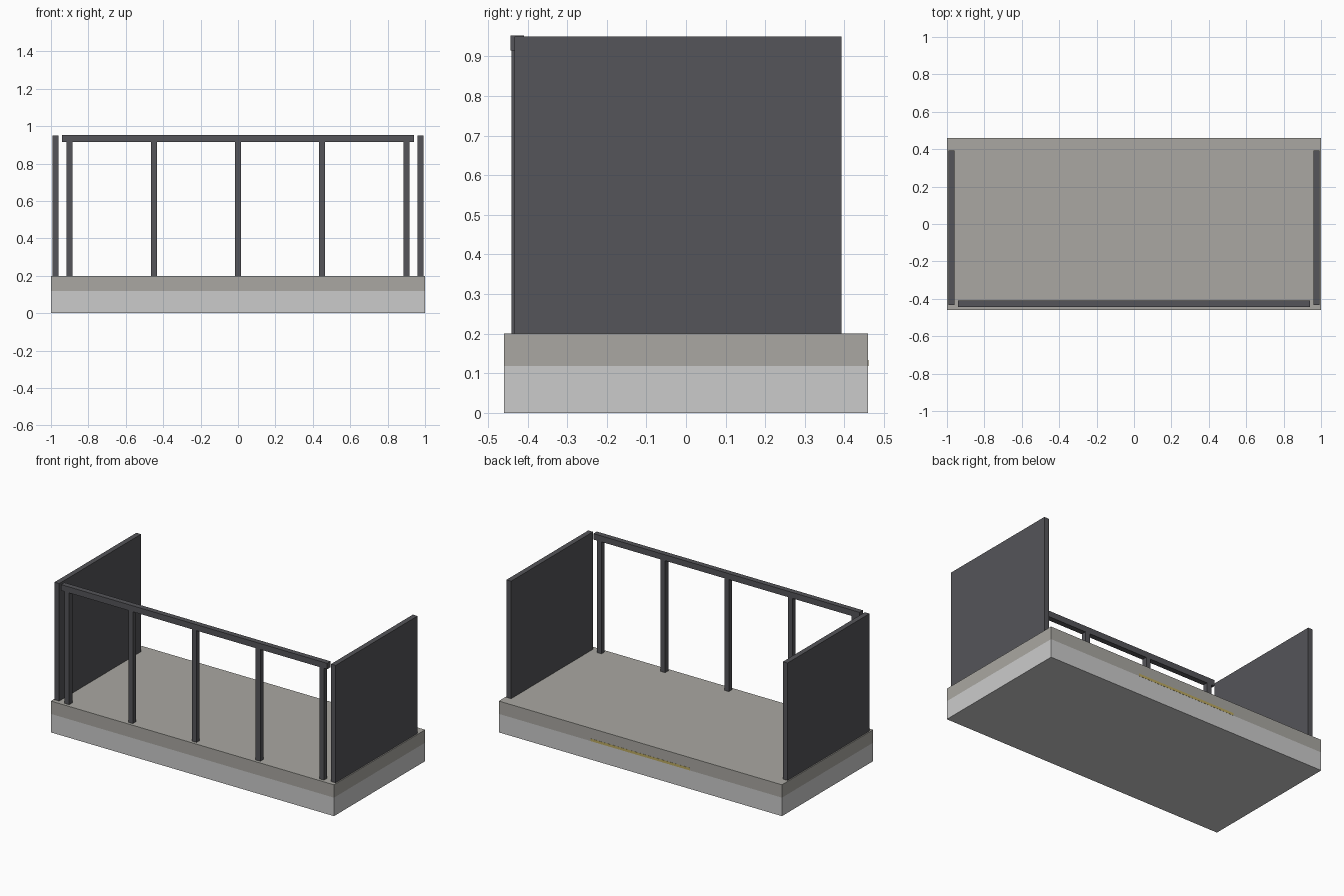
import bpy

if "Cube" in bpy.data.objects:
    bpy.data.objects.remove(bpy.data.objects["Cube"])


def material(name, rgb):
    m = bpy.data.materials.new(name)
    m.diffuse_color = (*rgb, 1)
    m.use_nodes = True
    m.node_tree.nodes["Principled BSDF"].inputs["Base Color"].default_value = m.diffuse_color
    return m


stone = material("deck_stone", (0.40, 0.39, 0.36))
brass = material("sill_brass", (0.50, 0.40, 0.12))
metal = material("dark_metal", (0.09, 0.09, 0.10))


def box(name, x, y, z, mat=None):
    """Box from (min, max) extents on each axis."""
    bpy.ops.mesh.primitive_cube_add(
        size=1, location=[(a + b) / 2 for a, b in (x, y, z)])
    ob = bpy.context.object
    ob.name = name
    ob.scale = [b - a for a, b in (x, y, z)]
    bpy.ops.object.transform_apply(location=False, rotation=False, scale=True)
    if mat:
        ob.data.materials.append(mat)
    return ob


# Two-layer balcony base
box("base_slab", (-1, 1), (-0.46, 0.46), (0, 0.118))
box("deck_slab", (-1, 1), (-0.46, 0.46), (0.118, 0.2), stone)

# Thin strip set in the back edge at the joint
box("back_strip", (-0.35, 0.35), (0.44, 0.461), (0.118, 0.134), brass)

# Solid side panels
for side, label in ((-1, "left"), (1, "right")):
    xs = sorted((side * 0.96, side * 0.993))
    box(label + "_panel", xs, (-0.433, 0.393), (0.2, 0.95), metal)

# Front railing: posts and top rail
for i in range(5):
    cx = -0.9 + 0.45 * i
    box(f"front_post_{i + 1}", (cx - 0.016, cx + 0.016),
        (-0.441, -0.409), (0.2, 0.945), metal)
box("top_rail", (-0.94, 0.94), (-0.443, -0.409), (0.915, 0.953), metal)
